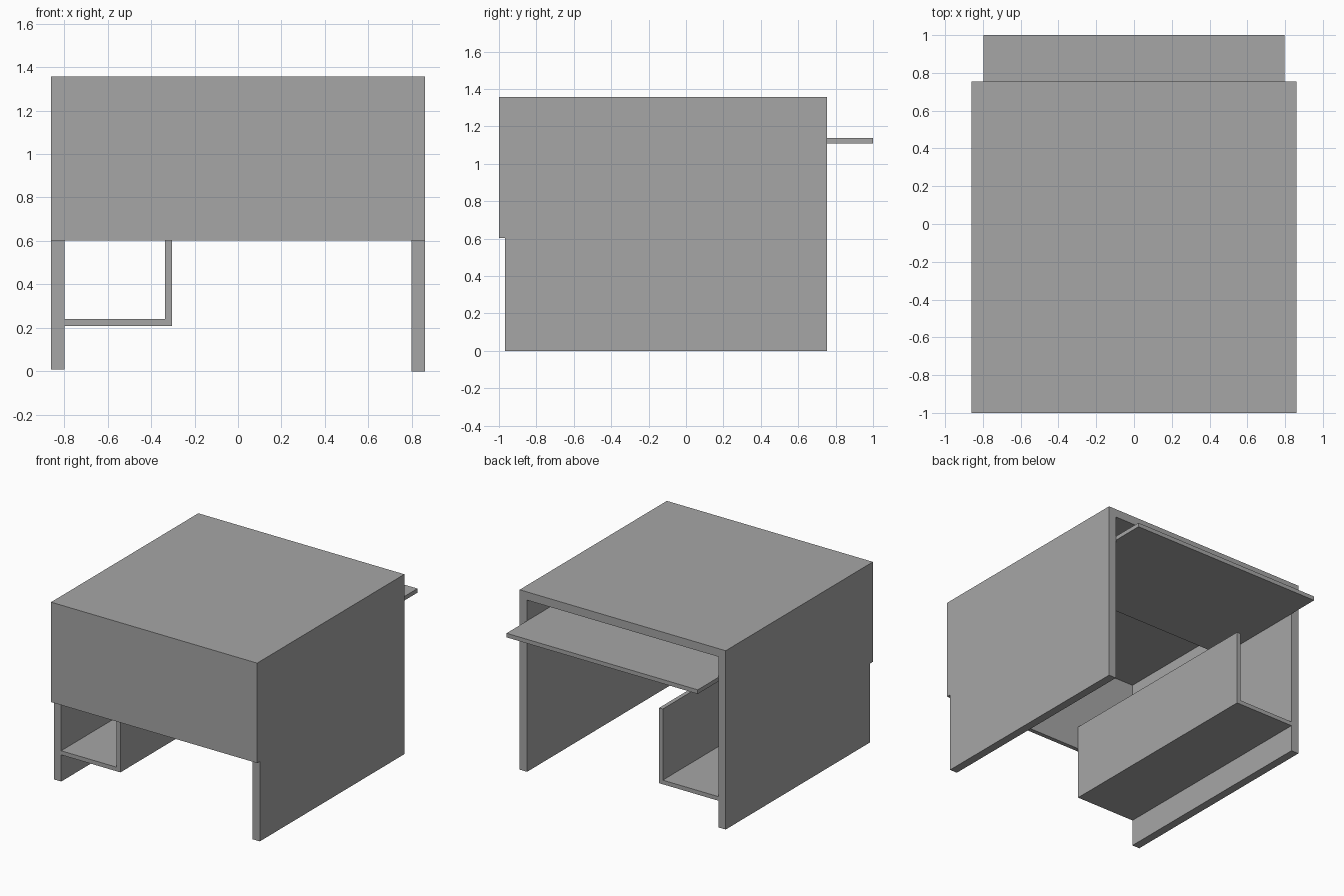
import bpy

if "Cube" in bpy.data.objects:
    bpy.data.objects.remove(bpy.data.objects["Cube"])

# Mid-grey board material
grey = bpy.data.materials.new("grey_board")
grey.diffuse_color = (0.38, 0.38, 0.38, 1)
grey.use_nodes = True
grey.node_tree.nodes["Principled BSDF"].inputs["Base Color"].default_value = grey.diffuse_color


def box(name, x, y, z):
    """Add a box spanning the given (min, max) ranges."""
    bpy.ops.mesh.primitive_cube_add(size=1)
    ob = bpy.context.object
    ob.name = ob.data.name = name
    ob.location = [(r[0] + r[1]) / 2 for r in (x, y, z)]
    ob.scale = [r[1] - r[0] for r in (x, y, z)]
    bpy.ops.object.transform_apply(location=True, rotation=False, scale=True)
    ob.data.materials.append(grey)
    return ob


W, T = 0.86, 0.062             # half width, board thickness
FRONT, BACK, TOP = -0.968, 0.755, 1.357
INNER = W - T
DEPTH = (FRONT, BACK)

# Desk carcass: top, two side panels, front modesty panel
box("desktop", (-W, W), DEPTH, (TOP - T, TOP))
box("left_side_panel", (-W, -INNER), DEPTH, (0.008, TOP - T))
box("right_side_panel", (INNER, W), DEPTH, (0, TOP - T))
box("front_panel", (-W, W), (-1.0, FRONT), (0.603, TOP))

# Pull-out tray under the top
box("keyboard_tray", (-INNER, INNER), (0.0, 1.0), (1.108, 1.139))

# Open compartment on the left side
box("compartment_shelf", (-INNER, -0.304), DEPTH, (0.209, 0.24))
box("compartment_divider", (-0.335, -0.304), DEPTH, (0.24, 0.777))
